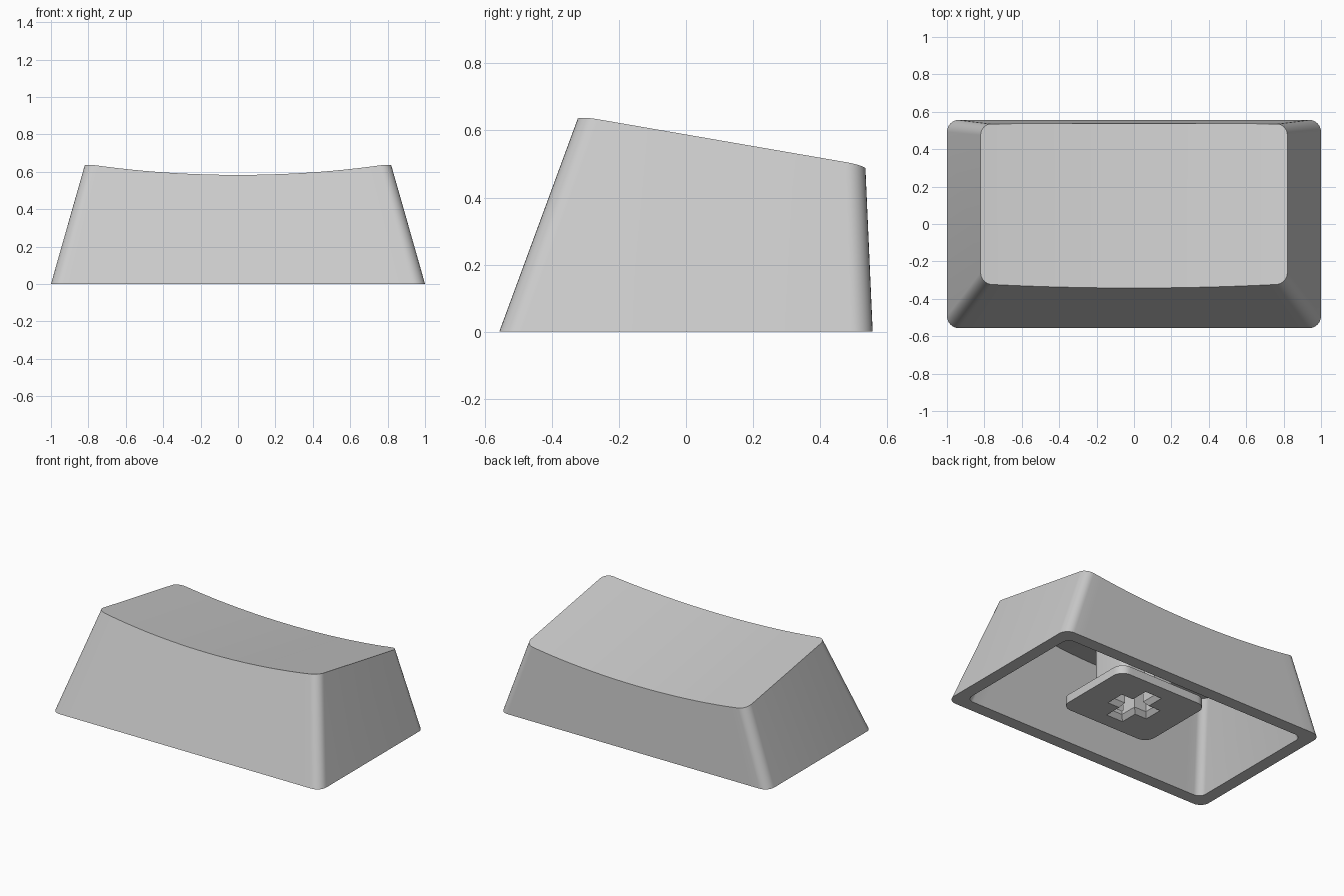
import bpy
import bmesh
import math
from mathutils import Vector

default = bpy.data.objects.get("Cube")
if default:
    bpy.data.objects.remove(default, do_unlink=True)

grey = bpy.data.materials.new("light_grey_plastic")
grey.use_nodes = True
COLOUR = (0.6, 0.6, 0.6, 1)
grey.diffuse_color = COLOUR
grey.node_tree.nodes["Principled BSDF"].inputs["Base Color"].default_value = COLOUR

CORNER, SPAN = 8, 24   # segments per corner and along the width


def columns(hx, y0, y1, r, z):
    """Rounded rectangle as (front, back) point pairs ordered by x; z is a function of y."""
    steps = [(-hx + r - r * math.cos(a), r - r * math.sin(a))
             for a in (i * math.pi / 2 / CORNER for i in range(CORNER + 1))]
    inner = hx - r
    mids = [(-inner + 2 * inner * i / SPAN, 0) for i in range(1, SPAN)]
    cols = steps + mids + [(-x, d) for x, d in reversed(steps)]
    return [(Vector((x, y0 + d, z(y0 + d))), Vector((x, y1 - d, z(y1 - d)))) for x, d in cols]


def dished(base, top, depth):
    """Slide the top points down the wall lines so the top is a shallow trough."""
    hx = top[-1][0].x
    return [tuple(b.lerp(t, 1 - depth * (1 - (t.x / hx) ** 2) / t.z) for b, t in zip(bs, ts))
            for bs, ts in zip(base, top)]


def make(name, sections):
    """Loft a list of sections and close both ends with strips across y."""
    bm = bmesh.new()
    cols = [[tuple(bm.verts.new(p) for p in pair) for pair in s] for s in sections]
    rings = [[f for f, b in c] + [b for f, b in reversed(c)] for c in cols]
    for lo, hi in zip(rings, rings[1:]):
        for i in range(len(lo)):
            j = (i + 1) % len(lo)
            bm.faces.new((lo[i], lo[j], hi[j], hi[i]))
    for c in (cols[0], cols[-1]):
        for (f0, b0), (f1, b1) in zip(c, c[1:]):
            bm.faces.new((f0, f1, b1, b0))
    bmesh.ops.recalc_face_normals(bm, faces=bm.faces)
    mesh = bpy.data.meshes.new(name)
    bm.to_mesh(mesh)
    bm.free()
    mesh.materials.append(grey)
    obj = bpy.data.objects.new(name, mesh)
    bpy.context.collection.objects.link(obj)
    return obj


def slab(hx, hy, r, z):
    return columns(hx, -hy, hy, r, lambda y: z)


def box_section(hx, hy, z):
    return [(Vector((x, -hy, z)), Vector((x, hy, z))) for x in (-hx, hx)]


# Hollow cap: inner ceiling, inner walls, rim, outer walls, dished top
outer_base = columns(1.0, -0.557, 0.557, 0.065, lambda y: 0)
outer_top = columns(0.82, -0.32, 0.535, 0.06, lambda y: 0.588 - 0.173 * y)
inner_base = columns(0.917, -0.474, 0.474, 0.05, lambda y: 0)
inner_top = columns(0.777, -0.274, 0.453, 0.05, lambda y: 0.493 - 0.173 * y)
cap = make("cap_shell", [dished(inner_base, inner_top, 0.06), inner_base,
                         outer_base, dished(outer_base, outer_top, 0.06)])

# Mounting stem and the brim around its foot
stem = make("stem", [slab(0.2, 0.148, 0.05, z) for z in (0.1, 0.47)])
brim = make("stem_brim", [slab(0.335, 0.28, 0.07, z) for z in (0.08, 0.135)])

# Cross socket with a flared mouth
FLARE = 0.025
arms = [make("socket_cutter", [box_section(hx + FLARE, hy + FLARE, 0.05),
                               box_section(hx + FLARE, hy + FLARE, 0.08 - 0.001),
                               box_section(hx, hy, 0.11),
                               box_section(hx, hy, 0.33)])
        for hx, hy in ((0.126, 0.04), (0.038, 0.158))]
for obj in (stem, brim):
    for arm in arms:
        mod = obj.modifiers.new("socket", "BOOLEAN")
        mod.operation = "DIFFERENCE"
        mod.solver = "EXACT"
        mod.object = arm
    bpy.context.view_layer.update()
    cut = bpy.data.meshes.new_from_object(
        obj.evaluated_get(bpy.context.evaluated_depsgraph_get()))
    obj.modifiers.clear()
    obj.data = cut
for arm in arms:
    bpy.data.objects.remove(arm, do_unlink=True)

# Smooth rounded corners, crisp edges
bpy.ops.object.select_all(action="DESELECT")
for obj in (cap, stem, brim):
    obj.select_set(True)
bpy.context.view_layer.objects.active = cap
bpy.ops.object.shade_smooth_by_angle(angle=math.radians(30))
